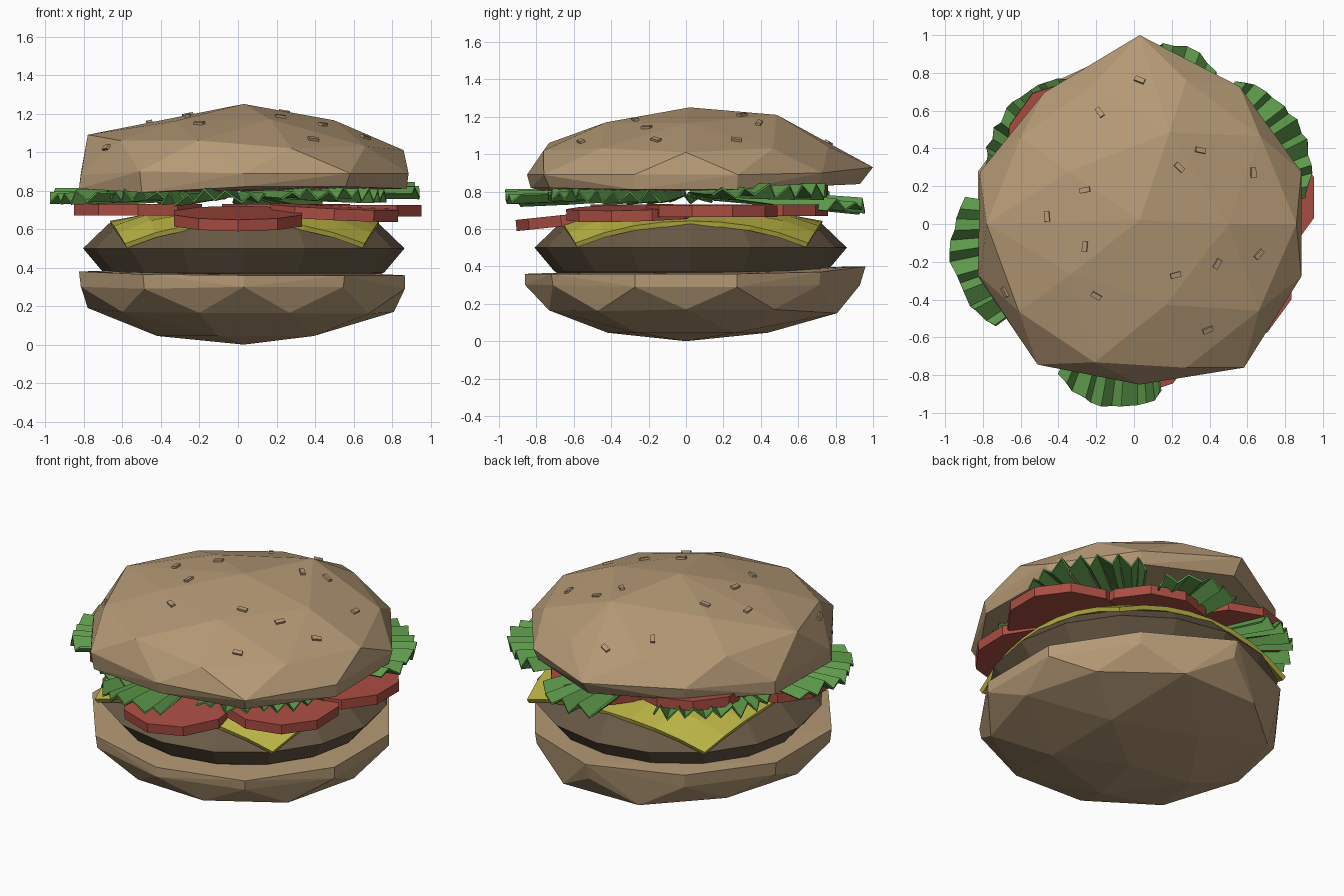
import bpy, bmesh, math, random
from math import sin, cos, radians
from mathutils import Vector, Matrix
from mathutils.bvhtree import BVHTree

random.seed(4)
if "Cube" in bpy.data.objects:
    bpy.data.objects.remove(bpy.data.objects["Cube"], do_unlink=True)


def material(name, rgb):
    mat = bpy.data.materials.new(name)
    mat.use_nodes = True
    mat.diffuse_color = (*rgb, 1)
    mat.node_tree.nodes["Principled BSDF"].inputs["Base Color"].default_value = (*rgb, 1)
    return mat


BUN = material("toasted bun", (0.46, 0.32, 0.18))
MEAT = material("grilled meat", (0.14, 0.10, 0.06))
CHEESE = material("yellow cheese", (0.50, 0.46, 0.06))
TOMATO = material("tomato red", (0.40, 0.075, 0.055))
LEAF = material("lettuce green", (0.11, 0.32, 0.07))


def finish(bm, name, mat):
    bmesh.ops.recalc_face_normals(bm, faces=bm.faces)
    mesh = bpy.data.meshes.new(name)
    bm.to_mesh(mesh)
    bm.free()
    mesh.materials.append(mat)
    obj = bpy.data.objects.new(name, mesh)
    bpy.context.collection.objects.link(obj)
    return obj


def polar(angle, r, z, cx=0.03, cy=0.0):
    a = radians(angle)
    return Vector((cx + r * cos(a), cy + r * sin(a), z))


def ring(start, radii, heights, cy=0.0):
    step = 360 / len(radii)
    return [polar(start + i * step, r, z, cy=cy) for i, (r, z) in enumerate(zip(radii, heights))]


def hull(name, points, mat):
    bm = bmesh.new()
    for p in points:
        bm.verts.new(p)
    bmesh.ops.convex_hull(bm, input=bm.verts)
    loose = [v for v in bm.verts if not v.link_faces]
    bmesh.ops.delete(bm, geom=loose, context='VERTS')
    return finish(bm, name, mat)


# Bottom bun: shallow faceted bowl with a short rim
hull("bottom_bun",
     [Vector((0.03, 0, 0))]
     + ring(36, [0.45, 0.46, 0.45, 0.44, 0.45], [0.045] * 5)
     + ring(0, [0.78, 0.8, 0.85, 0.84, 0.79, 0.81, 0.78, 0.75, 0.77, 0.8],
            [0.17, 0.17, 0.15, 0.15, 0.17, 0.19, 0.17, 0.165, 0.165, 0.16])
     + ring(18, [0.88, 0.88, 0.93, 0.88, 0.89, 0.89, 0.88, 0.86, 0.88, 0.88],
            [0.29, 0.3, 0.3, 0.3, 0.3, 0.3, 0.29, 0.3, 0.3, 0.29])
     + ring(18, [0.88, 0.89, 0.96, 0.89, 0.9, 0.9, 0.89, 0.86, 0.89, 0.88],
            [0.36, 0.37, 0.4, 0.38, 0.38, 0.38, 0.365, 0.36, 0.36, 0.36]), BUN)

# Patty: disc with a pointed side
hull("patty", [p for r, z in ((0.7, 0.36), (0.73, 0.375), (0.835, 0.5), (0.7, 0.63), (0.5, 0.65))
               for p in ring(0, [r] * 16, [z] * 16, cy=0.025)], MEAT)

# Cheese: square sheet drooping at its corners
bm = bmesh.new()
bmesh.ops.create_grid(bm, x_segments=8, y_segments=8, size=0.7)
for v in bm.verts:
    x, y = v.co.x, v.co.y
    v.co.x = x * (1 - 0.11 * (y / 0.7) ** 2)
    v.co.y = y * (1 - 0.11 * (x / 0.7) ** 2)
    droop = max(0, (v.co.length - 0.6) / 0.28) ** 1.5
    v.co += Vector((0.035, 0.03, 0.675 - 0.15 * droop))
sheet = finish(bm, "cheese_slice", CHEESE)
mod = sheet.modifiers.new("thickness", 'SOLIDIFY')
mod.thickness = 0.027


# Tomato slices: ten-sided discs, each leaning outward by some degrees
def tomato(i, x, y, z, lean):
    bm = bmesh.new()
    outward = Vector((x, y, 0)).normalized()
    axis = Vector((0, 0, 1)).cross(outward)
    place = Matrix.Translation((x, y, z)) @ Matrix.Rotation(radians(lean), 4, axis)
    bmesh.ops.create_cone(bm, cap_ends=True, segments=10, radius1=0.35, radius2=0.35,
                          depth=0.06, matrix=place)
    finish(bm, f"tomato_slice_{i}", TOMATO)


for i, spec in enumerate([(0.0, -0.56, 0.655, 6), (-0.52, -0.16, 0.7, 0), (0.5, -0.29, 0.685, 3),
                          (0.62, 0.14, 0.695, 0), (0.25, 0.41, 0.7, 0), (-0.33, 0.41, 0.805, -2)]):
    tomato(i + 1, *spec)


# Lettuce: irregular pleated fans fixed near the middle
def lettuce(i, centre, span, reach, z, drop):
    n = round(span / 3.4)
    bm = bmesh.new()
    rows = []
    for k in range(n + 1):
        t = 2 * k / n - 1
        fold = (1 if k % 2 else -1) * random.uniform(0.012, 0.042)
        edge = reach * (1 - 0.09 * t * t) + random.uniform(-0.015, 0.015)
        a = centre + t * span / 2 + random.uniform(-1, 1)
        rows.append([bm.verts.new(polar(a, edge * f, z + fold * g - drop * f, 0, 0))
                     for f, g in ((0.15, 0.4), (0.7, 0.9), (1, 1))])
    for p, q in zip(rows, rows[1:]):
        for j in range(2):
            bm.faces.new((p[j], p[j + 1], q[j + 1], q[j]))
    leaf = finish(bm, f"lettuce_leaf_{i}", LEAF)
    mod = leaf.modifiers.new("thickness", 'SOLIDIFY')
    mod.thickness = 0.012
    mod.offset = 0


for i, spec in enumerate([(32, 46, 1.02, 0.8, 0.0), (194, 44, 0.985, 0.79, 0.025),
                          (262, 36, 0.985, 0.79, 0.025), (75, 32, 0.97, 0.8, 0.08),
                          (137, 50, 0.9, 0.78, 0.015), (318, 62, 0.84, 0.79, 0.01),
                          (230, 40, 0.86, 0.79, 0.01)]):
    lettuce(i + 1, *spec)

# Top bun: irregular faceted dome with a tucked lower rim
top = hull("top_bun",
           [Vector((0.03, 0.02, 1.25))]
           + ring(0, [0.47, 0.51, 0.47, 0.45, 0.45], [1.165, 1.21, 1.17, 1.16, 1.17])
           + ring(0, [0.83, 0.79, 0.8, 0.78, 0.78, 0.81, 0.79, 0.77, 0.8, 0.78],
                  [1.01, 1.03, 1.04, 1.05, 1.06, 1.09, 1.06, 1.06, 1.02, 1.03])
           + ring(18, [0.9, 0.9, 1.0, 0.86, 0.89, 0.89, 0.92, 0.85, 0.94, 0.9],
                  [0.89, 0.9, 0.93, 0.91, 0.89, 0.88, 0.9, 0.89, 0.89, 0.89])
           + ring(18, [0.88, 0.87, 0.93, 0.84, 0.89, 0.9, 0.9, 0.83, 0.9, 0.89],
                  [0.81, 0.83, 0.84, 0.83, 0.81, 0.81, 0.79, 0.82, 0.82, 0.81]), BUN)

# Sesame seeds: small bars lying on the top bun
bm = bmesh.new()
bm.from_mesh(top.data)
surface = BVHTree.FromBMesh(bm)
bm.free()
seeds = [(0.03, 0.76, -25), (-0.18, 0.59, -55), (-0.26, 0.18, 10), (-0.46, 0.04, 95),
         (-0.26, -0.12, 85), (-0.2, -0.38, -30), (-0.68, -0.36, -60), (0.22, -0.27, 15),
         (0.44, -0.21, 60), (0.66, -0.16, 45), (0.39, -0.56, 20), (0.24, 0.3, -45),
         (0.35, 0.39, -10), (0.63, 0.27, 90)]
bm = bmesh.new()
for x, y, turn in seeds:
    hit, normal, _, _ = surface.ray_cast(Vector((x, y, 3)), Vector((0, 0, -1)))
    lie = Vector((0, 0, 1)).rotation_difference(normal).to_matrix().to_4x4()
    place = (Matrix.Translation(hit) @ lie @ Matrix.Rotation(radians(turn), 4, 'Z')
             @ Matrix.Diagonal((0.055, 0.027, 0.026, 1)))
    bmesh.ops.create_cube(bm, size=1, matrix=place)
finish(bm, "sesame_seeds", BUN)
